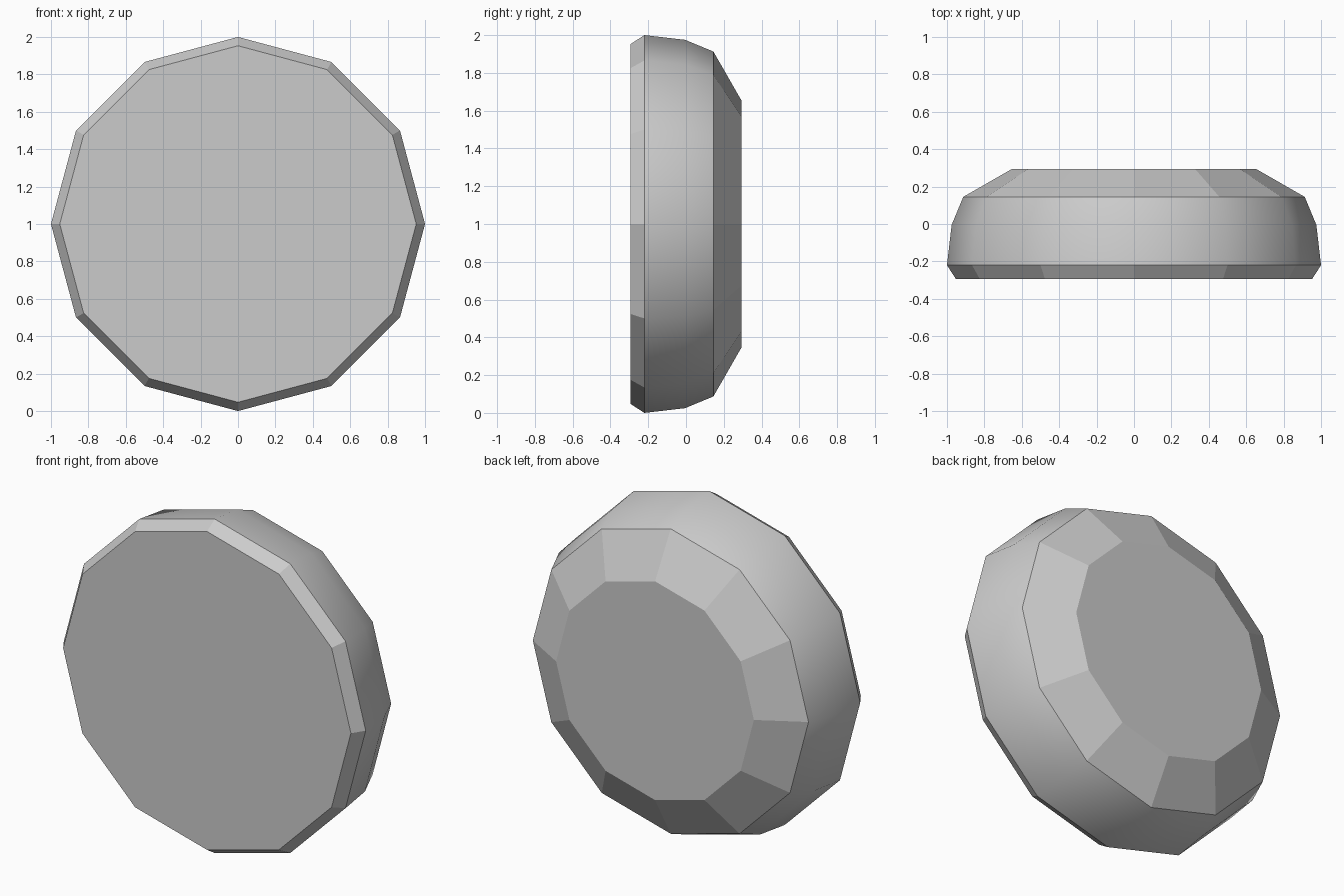
import bpy, bmesh, math

cube = bpy.data.objects.get("Cube")
if cube:
    bpy.data.objects.remove(cube, do_unlink=True)

SIDES = 12
# Rings from front to back: (radius, y)
RINGS = [(0.953, -0.293), (1.0, -0.22), (0.975, -0.005), (0.913, 0.145), (0.655, 0.293)]
SMOOTH_BANDS = {1, 2}  # rounded rim; the bevels and caps stay flat

# Plain grey material
grey = bpy.data.materials.new("plain_grey")
grey.use_nodes = True
colour = (0.6, 0.6, 0.6, 1.0)
grey.diffuse_color = colour
grey.node_tree.nodes["Principled BSDF"].inputs["Base Color"].default_value = colour

# Twelve-sided disc turned around the y axis
bm = bmesh.new()
rings = []
for radius, y in RINGS:
    angles = [math.tau * i / SIDES for i in range(SIDES)]
    rings.append([bm.verts.new((radius * math.cos(a), y, 1 + radius * math.sin(a))) for a in angles])

# Bands between the rings
for band, (front, back) in enumerate(zip(rings, rings[1:])):
    for i in range(SIDES):
        j = (i + 1) % SIDES
        face = bm.faces.new((front[i], front[j], back[j], back[i]))
        face.smooth = band in SMOOTH_BANDS

# Front and back caps
bm.faces.new(rings[0])
bm.faces.new(rings[-1])
bmesh.ops.recalc_face_normals(bm, faces=bm.faces)

# Keep the borders of the rounded rim crisp
for edge in bm.edges:
    edge.smooth = all(f.smooth for f in edge.link_faces)

mesh = bpy.data.meshes.new("bevelled_disc")
bm.to_mesh(mesh)
bm.free()
mesh.materials.append(grey)
disc = bpy.data.objects.new("bevelled_disc", mesh)
bpy.context.collection.objects.link(disc)
